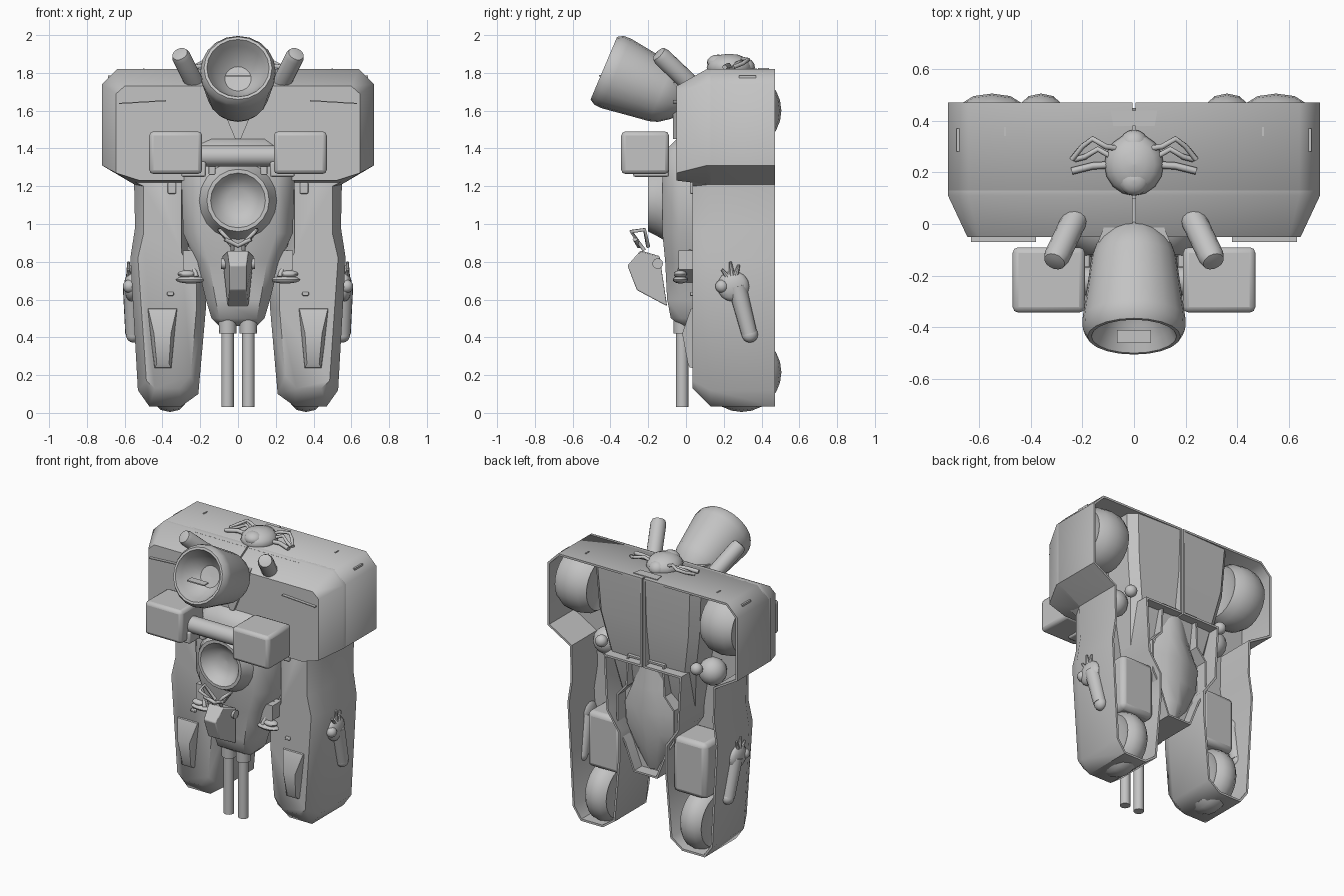
import bpy, bmesh, math
from mathutils import Vector

cube = bpy.data.objects.get("Cube")
if cube:
    bpy.data.objects.remove(cube, do_unlink=True)

grey = bpy.data.materials.new("plain grey")
grey.use_nodes = True
COLOR = (0.55, 0.55, 0.55, 1)
grey.diffuse_color = COLOR
grey.node_tree.nodes["Principled BSDF"].inputs["Base Color"].default_value = COLOR


def finish(ob, mirror, bevel=0, angle=32):
    bpy.context.collection.objects.link(ob)
    ob.data.materials.append(grey)
    if ob.type == 'MESH':
        bpy.ops.object.select_all(action='DESELECT')
        ob.select_set(True)
        bpy.context.view_layer.objects.active = ob
        bpy.ops.object.shade_smooth_by_angle(angle=math.radians(angle))
    if bevel:
        mod = ob.modifiers.new("bevel", 'BEVEL')
        mod.width, mod.segments = bevel, 2
    if mirror:
        ob.modifiers.new("mirror", 'MIRROR').use_mirror_merge = False
    return ob


def loft(name, rings, mirror=False, bevel=0, angle=32):
    """Skin equal-length rings of points and cap both ends."""
    bm = bmesh.new()
    vs = [[bm.verts.new(p) for p in r] for r in rings]
    n = len(vs[0])
    for a, b in zip(vs, vs[1:]):
        for i in range(n):
            j = (i + 1) % n
            bm.faces.new((a[i], a[j], b[j], b[i]))
    bm.faces.new(vs[0])
    bm.faces.new(vs[-1])
    bmesh.ops.remove_doubles(bm, verts=bm.verts, dist=1e-5)
    bmesh.ops.recalc_face_normals(bm, faces=bm.faces)
    me = bpy.data.meshes.new(name)
    bm.to_mesh(me)
    bm.free()
    return finish(bpy.data.objects.new(name, me), mirror, bevel, angle)


def box(name, lo, hi, mirror=False, bevel=0):
    (x, y, z), (X, Y, Z) = lo, hi
    return loft(name, [[(x, y, h), (X, y, h), (X, Y, h), (x, Y, h)] for h in (z, Z)],
                mirror, bevel)


def lathe(name, start, axis, profile, mirror=False, seg=20, scale=(1, 1)):
    """Turn (radius, distance) points about an axis."""
    q = Vector(axis).to_track_quat('Z', 'Y')
    rings = []
    for r, h in profile:
        r = max(r, 1e-4)
        rings.append([Vector(start) + q @ Vector((r * scale[0] * math.cos(t), r * scale[1] * math.sin(t), h))
                      for t in (2 * math.pi * i / seg for i in range(seg))])
    return loft(name, rings, mirror, angle=40)


def rod(name, a, b, r, r2=None, mirror=False, seg=14):
    d = Vector(b) - Vector(a)
    return lathe(name, a, d, [(r, 0), (r2 or r, d.length)], mirror, seg)


def wire(name, points, r, mirror=True):
    cu = bpy.data.curves.new(name, 'CURVE')
    cu.dimensions, cu.bevel_depth, cu.bevel_resolution, cu.use_fill_caps = '3D', r, 1, True
    sp = cu.splines.new('POLY')
    sp.points.add(len(points) - 1)
    for p, co in zip(sp.points, points):
        p.co = (*co, 1)
    return finish(bpy.data.objects.new(name, cu), mirror)


def ball(name, c, r, sx=1, sy=1, mirror=False, h=1):
    prof = [(r * math.sin(math.pi * i / 8), -r * h * math.cos(math.pi * i / 8)) for i in range(9)]
    return lathe(name, c, (0, 0, 1), prof, mirror, 16, (sx, sy))


def inset(ring, d):
    """Move a clockwise outline inward by d."""
    out = []
    for i, p in enumerate(ring):
        p = Vector(p)
        a, b = (p - Vector(ring[i - 1])).normalized(), (Vector(ring[(i + 1) % len(ring)]) - p).normalized()
        n1, n2 = Vector((a.y, -a.x)), Vector((b.y, -b.x))
        out.append(p + (n1 + n2) * d / (1 + n1.dot(n2)))
    return out


def layers(name, steps, mirror, angle=50):
    """Stack front outlines along the depth."""
    return loft(name, [[(x, y, z) for x, z in ring] for ring, y in steps], mirror, angle=angle)


# Body and leg shell, open at the back
top = [(.005, 1.82), (.64, 1.82), (.72, 1.74), (.72, 1.31)]
body = top + [(.55, 1.21), (.545, .98), (.57, .82), (.53, .12), (.47, .035), (.30, .035),
              (.21, .1), (.17, .55), (.17, .72), (.26, .85), (.28, 1.21), (.005, 1.21)]
body_front = [(.005, 1.73), (.6, 1.73), (.645, 1.69), (.645, 1.27), (.50, 1.2), (.50, .95), (.53, .82),
              (.485, .17), (.44, .13), (.31, .13), (.25, .2), (.22, .55), (.22, .7), (.3, .85),
              (.3, 1.23), (.005, 1.23)]
inner = inset(body, .014)
layers("body_shell", [(body_front, .035), (body, .13), (body, .47), (inner, .47), (inner, .2)], True)
# Thicker upper front
block = top + [(.55, 1.21), (.005, 1.21)]
layers("upper_block", [([(.005, 1.73), (.60, 1.73), (.645, 1.69), (.645, 1.27), (.52, 1.23), (.005, 1.23)], -.05),
                       (block, .11), (block, .14)], True)


# Wheels, set into the open backs
def wheel(name, x, X, z):
    w = X - x
    lathe(name, (x, .295, z), (1, 0, 0),
          [(.12, .02), (.17, 0), (.2, w * .2), (.21, w * .5), (.2, w * .8), (.17, w), (.12, w - .02)],
          True, 24)


wheel("upper_wheel", .43, .67, 1.6)
wheel("lower_wheel", .28, .44, .215)
box("leg_back_box", (.2, .18, .4), (.45, .43, .78), True, .03)
ball("knee_joint", (.40, .28, 1.22), .09, mirror=True)
ball("back_knob", (.36, .40, 1.27), .04, mirror=True)

# Back panels and central keel
loft("back_panel", [[(.006, .1, z), (X, .1, z), (X, y - .06, z), (X - .05, y - .01, z), (.006, y, z)]
                    for z, X, y in ((1.815, .40, .468), (1.5, .38, .455), (1.25, .33, .42),
                                    (.95, .28, .36), (.8, .24, .3))], True)
half = [(.14, 1.25), (.15, 1.04), (.22, .96), (.22, .74), (.16, .64), (.09, .46)]
keel = half + [(-x, z) for x, z in reversed(half)]
keel_inner = inset(keel, .012)
layers("keel_wall", [(keel, .08), (keel, .44), (keel_inner, .44), (keel_inner, .36)], False, 30)
loft("keel_ridge", [[(-x, .1, z), (x, .1, z), (x, y - .06, z), (x * .5, y - .02, z), (0, y, z),
                     (-x * .5, y - .02, z), (-x, y - .06, z)]
                    for z, x, y in ((1.23, .11, .42), (1.05, .13, .44), (.9, .19, .45), (.75, .18, .44),
                                    (.6, .12, .42), (.48, .07, .38))], angle=50)

# Torso
loft("torso", [[(-x, .1, z), (-x, y * .3, z), (-x * .7, y, z), (x * .7, y, z), (x, y * .3, z), (x, .1, z)]
               for z, x, y in ((1.45, .2, -.05), (1.38, .25, -.12), (1.25, .3, -.125), (.95, .29, -.125),
                               (.8, .22, -.11), (.6, .17, -.1), (.5, .14, -.08), (.46, .1, -.02))], angle=50)
lathe("chest_dish", (0, -.2, 1.125), (0, 1, 0),
      [(0, .075), (.06, .07), (.11, .045), (.145, 0), (.165, 0), (.176, .02), (.185, .04), (.22, .1), (0, .11)])

# Chest boxes on a cross bar
box("shoulder_box", (.19, -.343, 1.265), (.47, -.09, 1.49), True, .022)
rod("cross_bar", (-.2, -.22, 1.36), (.2, -.22, 1.36), .055, seg=16)
box("box_bracket", (.17, -.28, 1.25), (.3, -.09, 1.33), True, .01)
box("bracket_tab", (.12, -.2, 1.26), (.155, -.1, 1.33), True, .006)

# Big barrel and its neck
lathe("big_barrel", (0, -.435, 1.825), (0, .92, -.39),
      [(0, .15), (.07, .145), (.115, .1), (.145, .04), (.165, 0), (.18, 0), (.198, .03), (.2, .07),
       (.182, .2), (.165, .33), (.15, .375), (.11, .43), (.07, .47), (0, .48)], seg=20)
box("barrel_plate", (-.065, -.46, 1.78), (.065, -.41, 1.788))
loft("neck", [[(-x, -.07, z), (x, -.07, z), (x * .5, .1, z), (-x * .5, .1, z)]
              for z, x in ((1.75, .14), (1.62, .085), (1.45, .015))])
lathe("side_tube", (.215, .05, 1.715), (.095, -.2, .19),
      [(.05, 0), (.05, .26), (.042, .285), (.02, .29)], True, 14)

# Head with side plumes
ball("head", (0, .23, 1.83), .115, 1, 1.05, h=.62)
ball("head_crest", (0, .17, 1.855), .06, h=.7)
ball("head_back", (0, .31, 1.83), .055, h=.9)
wire("upper_plume", [(.05, .29, 1.85), (.11, .30, 1.875), (.16, .33, 1.87), (.2, .3, 1.85), (.24, .25, 1.83)], .011)
wire("middle_plume", [(.07, .25, 1.84), (.14, .29, 1.86), (.19, .26, 1.84), (.23, .25, 1.825)], .011)
wire("lower_plume", [(.07, .23, 1.83), (.16, .225, 1.84), (.24, .205, 1.83)], .014)
loft("collar", [[(-.08, .38, z), (.08, .38, z), (.09, .44, z), (-.09, .44, z)] for z in (1.81, 1.825)])

# Lower gun block with frame
loft("gun_block", [[(s * x, y, z) for x, y, z in
                    ((.045, -.31, .78), (.055, -.24, .86), (.085, -.14, .83), (.055, -.1, .565), (.045, -.26, .65))]
                   for s in (-1, 1)], bevel=.006)
rod("gun_pivot", (-.09, -.15, .79), (.09, -.15, .79), .028)
wire("gun_frame", [(.03, -.22, .86), (.03, -.25, .9), (.09, -.29, .96), (.1, -.22, .97), (.03, -.2, .88)], .011)
wire("gun_frame_bar", [(-.07, -.27, .92), (0, -.25, .885), (.07, -.27, .92)], .013, False)
rod("gun_barrel", (.055, -.02, .03), (.055, -.02, .45), .033, mirror=True)
rod("gun_sleeve", (.055, -.02, .42), (.055, -.02, .62), .046, .05, mirror=True)

# Hip fittings
ball("hip_disc", (.25, -.03, .705), .08, 1, .5, True, h=.25)
ball("hip_pad", (.27, -.03, .735), .05, 1, .7, True, h=.4)
loft("hip_block", [[(.16, -.04, z), (x, -.04, z), (x, .06, z), (.16, .06, z)]
                   for z, x in ((.69, .2), (.76, .29), (.86, .29))], True)
wire("hip_strut", [(.22, -.05, .72), (.24, -.02, .78), (.25, .03, .86)], .013)

# Outer leg claws
ball("claw_palm", (.565, .25, .67), .085, .45, 1, True, h=.95)
rod("claw_arm", (.56, .27, .67), (.555, .335, .42), .05, .042, mirror=True)
ball("claw_tip", (.555, .338, .415), .043, .9, 1, True)
for i, (y, z) in enumerate(((.19, .76), (.235, .80), (.28, .785))):
    rod("claw_finger_%d" % (i + 1), (.575, .25, .68), (.58, y, z), .022, .007, True, 8)
ball("claw_thumb", (.575, .19, .67), .035, mirror=True)

# Raised leg plates and small trim
loft("leg_plate", [[(.315, .06, .56), (.485, .06, .56), (.445, .06, .235), (.35, .06, .235)],
                   [(.325, .025, .55), (.475, .025, .55), (.44, .02, .24), (.355, .02, .24)],
                   [(.355, -.02, .42), (.445, -.02, .42), (.43, .01, .26), (.365, .01, .26)]], True)
box("leg_square", (.328, .02, 1.16), (.372, .06, 1.22), True, .006)
box("leg_stud", (.34, .02, .62), (.375, .06, .64), True, .005)
loft("front_fin", [[(.38, -.07, z), (.63, -.07, z - .015), (.63, 0, z - .015), (.38, 0, z)]
                   for z in (1.65, 1.656)], True)
box("top_slit", (.676, .28, 1.75), (.688, .37, 1.785), True)
box("top_stud", (.495, .34, 1.81), (.503, .375, 1.824), True)
